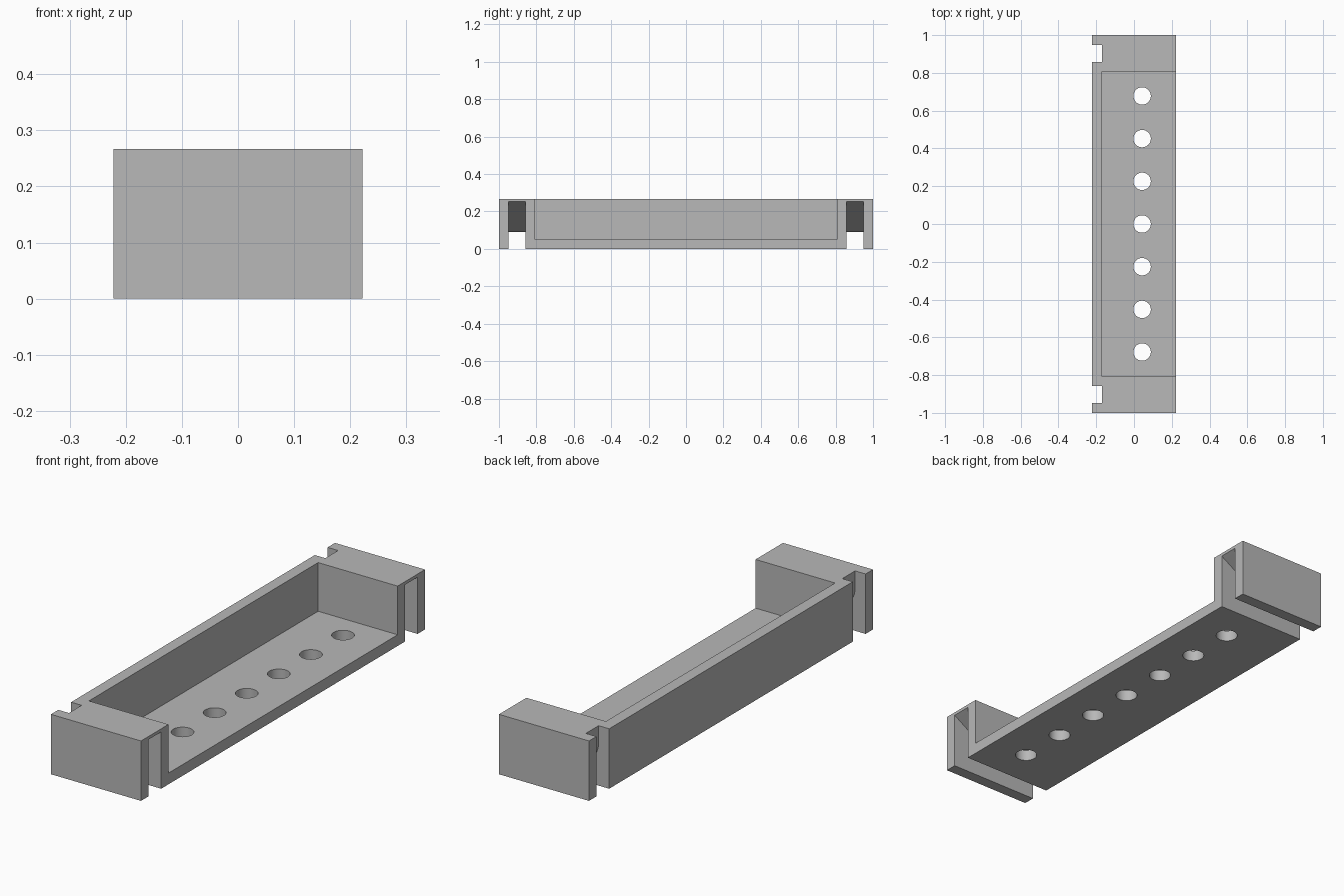
import bpy, bmesh, math

if "Cube" in bpy.data.objects:
    bpy.data.objects.remove(bpy.data.objects["Cube"])

W, H = 0.222, 0.267          # half width, height
WALL_X = -0.17               # inner face of the rear wall

grey = bpy.data.materials.new("grey")
grey.diffuse_color = (0.48, 0.48, 0.48, 1)
grey.use_nodes = True
grey.node_tree.nodes["Principled BSDF"].inputs["Base Color"].default_value = grey.diffuse_color


def prism(name, profile, y0, y1):
    """Extrude an (x, z) profile along y."""
    bm = bmesh.new()
    face = bm.faces.new([bm.verts.new((x, y0, z)) for x, z in profile])
    ext = bmesh.ops.extrude_face_region(bm, geom=[face])["geom"]
    verts = [v for v in ext if isinstance(v, bmesh.types.BMVert)]
    bmesh.ops.translate(bm, verts=verts, vec=(0, y1 - y0, 0))
    bmesh.ops.recalc_face_normals(bm, faces=bm.faces)
    mesh = bpy.data.meshes.new(name)
    bm.to_mesh(mesh)
    bm.free()
    obj = bpy.data.objects.new(name, mesh)
    bpy.context.collection.objects.link(obj)
    mesh.materials.append(grey)
    return obj


def rect(x0, x1, z0, z1):
    return [(x0, z0), (x1, z0), (x1, z1), (x0, z1)]


def cut(target, cutter):
    """Subtract the cutter, then remove it."""
    cutter.hide_render = True
    mod = target.modifiers.new("cut", 'BOOLEAN')
    mod.operation = 'DIFFERENCE'
    mod.solver = 'EXACT'
    mod.object = cutter
    bpy.context.view_layer.objects.active = target
    bpy.ops.object.modifier_apply(modifier=mod.name)
    bpy.data.objects.remove(cutter)


# Solid block, then the tray recess open on the right side
tray = prism("tray", rect(-W, W, 0, H), -1, 1)
cut(tray, prism("recess", rect(WALL_X, 0.4, 0.05, 0.4), -0.807, 0.807))

# Strap slots: notch at the rear, rounded lip, sloping ceiling
R = 0.1
cx, cz = WALL_X + R, 0.09 + R
dx, dz = W - cx, 0.253 - cz
slope = math.atan2(dz, dx) + math.asin(R / math.hypot(dx, dz))
lip = [(cx + R * math.cos(a), cz + R * math.sin(a))
       for a in (math.pi + (math.pi / 2 + slope) * i / 20 for i in range(21))]
slot = [(-0.3, -0.1), (-0.3, 0.4), (WALL_X, 0.4)] + lip
slot += [(0.3, 0.253 + (0.3 - W) * math.tan(slope)), (0.3, -0.1)]
for y0, y1 in ((-0.948, -0.858), (0.858, 0.948)):
    cut(tray, prism("slot", slot, y0, y1))

# Row of seven round holes through the floor
for i in range(-3, 4):
    bpy.ops.mesh.primitive_cylinder_add(vertices=48, radius=0.046, depth=0.3,
                                        location=(0.043, i * 0.226, 0))
    hole = bpy.context.object
    hole.data.materials.append(grey)
    cut(tray, hole)

# Smooth the holes and lips, keep the edges sharp
bpy.ops.object.select_all(action='DESELECT')
tray.select_set(True)
bpy.context.view_layer.objects.active = tray
bpy.ops.object.shade_smooth_by_angle(angle=math.radians(30))
